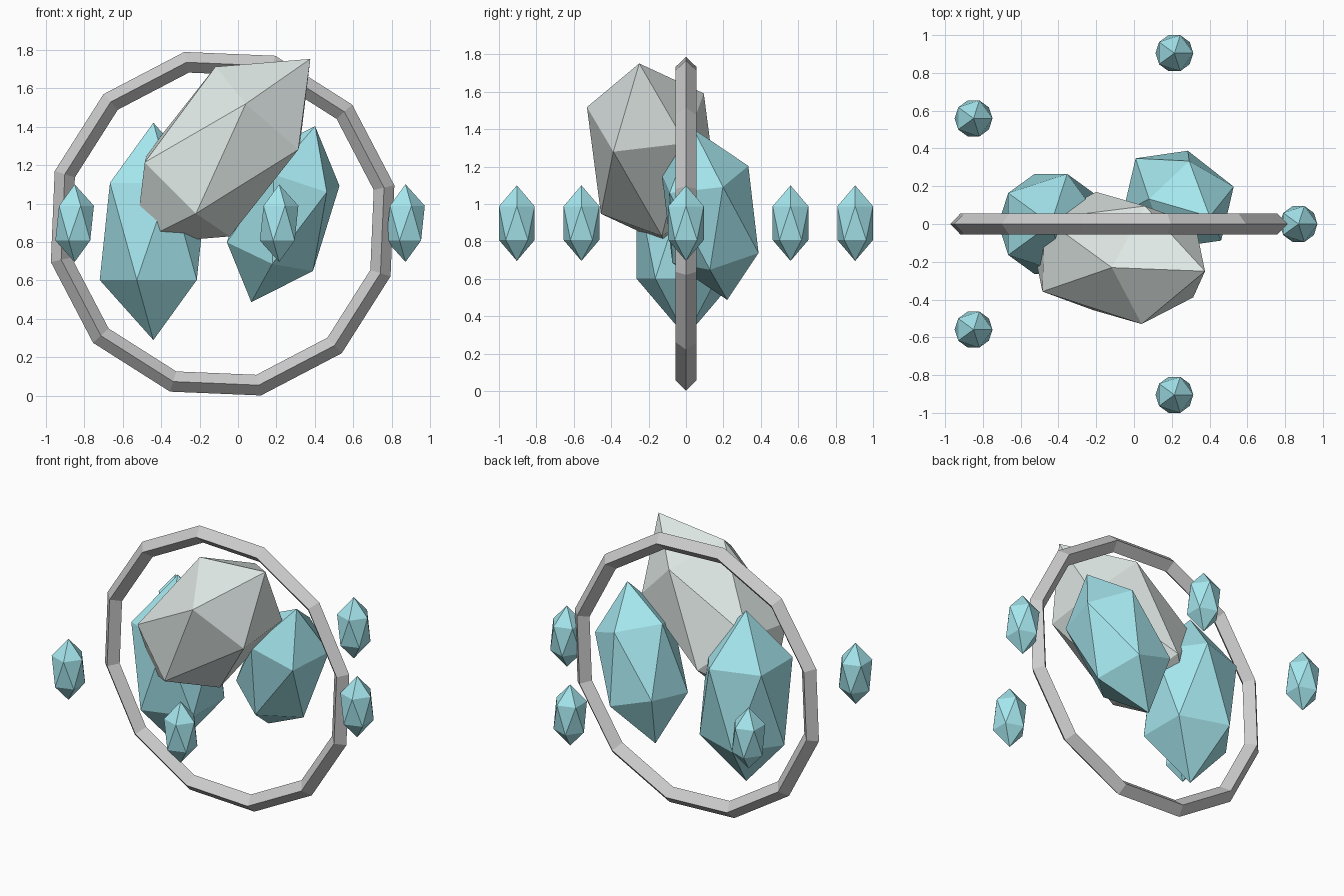
import bpy
from math import radians, sin, cos, tau
from mathutils import Matrix

if "Cube" in bpy.data.objects:
    bpy.data.objects.remove(bpy.data.objects["Cube"])


def material(name, rgb):
    m = bpy.data.materials.new(name)
    m.diffuse_color = (*rgb, 1)
    m.use_nodes = True
    m.node_tree.nodes["Principled BSDF"].inputs["Base Color"].default_value = m.diffuse_color
    return m


CYAN = material("pale_cyan", (0.38, 0.80, 0.86))
WHITE = material("frosty_white", (0.75, 0.82, 0.80))
CX, CZ = -0.08, 0.895  # ring centre


def crystal(name, loc, radius, half_length, mat, rx=0, ry=0, spin=0):
    """Stretched 20-sided gem: spun on its own axis, then tilted."""
    bpy.ops.mesh.primitive_ico_sphere_add(subdivisions=1, radius=1)
    ob = bpy.context.object
    ob.name = name
    ob.matrix_world = (Matrix.Translation(loc)
                       @ Matrix.Rotation(ry, 4, 'Y')
                       @ Matrix.Rotation(rx, 4, 'X')
                       @ Matrix.Rotation(radians(spin), 4, 'Z')
                       @ Matrix.Diagonal((radius, radius, half_length, 1)))
    ob.data.materials.append(mat)
    return ob


# Upright twelve-sided ring with a diamond cross-section
bpy.ops.mesh.primitive_torus_add(
    major_segments=12, minor_segments=4, major_radius=0.86, minor_radius=0.055,
    location=(CX, 0, CZ), rotation=(radians(90), radians(-12.6), 0))
bpy.context.object.name = "ring"

# Three large crystals inside the ring
crystal("left_crystal", (-0.44, 0, 0.855), 0.312, 0.565, CYAN)
crystal("right_crystal", (0.235, 0.13, 0.945), 0.28, 0.495, CYAN, 0.184, 0.348, 26)
crystal("main_crystal", (CX, -0.18, 1.27), 0.37, 0.667, WHITE, 0.105, 0.758, 39.4)

# Five small crystals orbiting the middle
for i in range(5):
    a = tau * i / 5
    crystal(f"small_crystal_{i + 1}", (CX + 0.951 * cos(a), 0.951 * sin(a), 0.898),
            0.112, 0.202, CYAN)
